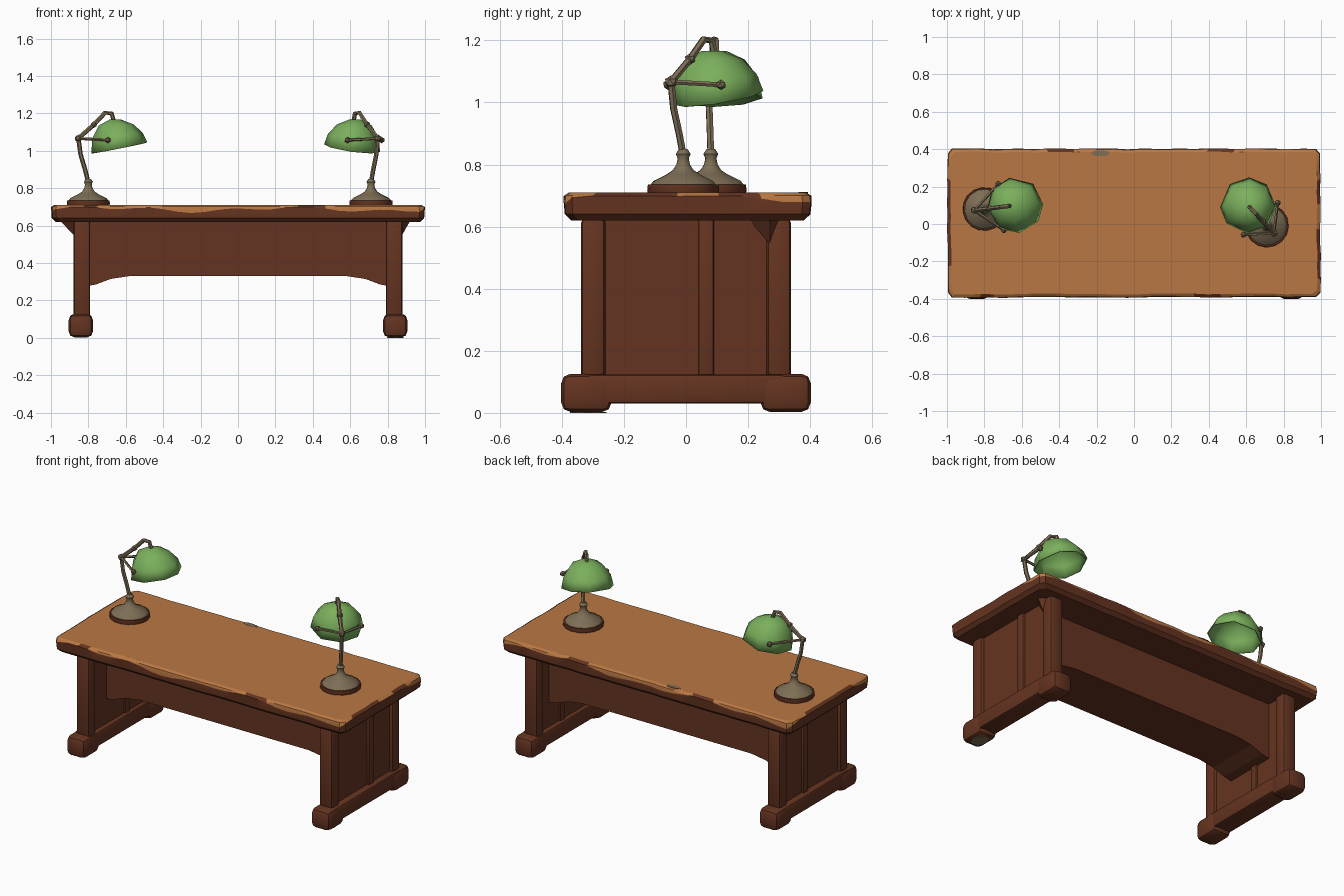
import bpy, bmesh, math, random
from mathutils import Vector, Matrix

random.seed(4)
cube = bpy.data.objects.get("Cube")
if cube:
    bpy.data.objects.remove(cube)


def material(name, rgb):
    m = bpy.data.materials.new(name)
    m.use_nodes = True
    m.diffuse_color = (*rgb, 1)
    m.node_tree.nodes["Principled BSDF"].inputs["Base Color"].default_value = (*rgb, 1)
    return m


DARK = material("dark_wood", (0.13, 0.034, 0.0148))
LIGHT = material("worn_orange_wood", (0.485, 0.186, 0.056))
METAL = material("aged_brass", (0.205, 0.156, 0.091))
GREEN = material("green_glass", (0.195, 0.43, 0.107))


def finish(bm, name, mats, smooth=None, matrix=None):
    bmesh.ops.recalc_face_normals(bm, faces=bm.faces)
    mesh = bpy.data.meshes.new(name)
    bm.to_mesh(mesh)
    bm.free()
    for m in mats:
        mesh.materials.append(m)
    ob = bpy.data.objects.new(name, mesh)
    bpy.context.collection.objects.link(ob)
    if matrix:
        ob.matrix_world = matrix
    if smooth:
        bpy.ops.object.select_all(action='DESELECT')
        ob.select_set(True)
        bpy.context.view_layer.objects.active = ob
        bpy.ops.object.shade_smooth_by_angle(angle=math.radians(smooth))
    return ob


def box(name, xs, ys, zs, bevel=0.014):
    bm = bmesh.new()
    bmesh.ops.create_cube(bm, size=1)
    for v in bm.verts:
        v.co = [(lo + hi) / 2 + c * (hi - lo) for c, (lo, hi) in zip(v.co, (xs, ys, zs))]
    if bevel:
        bmesh.ops.bevel(bm, geom=bm.edges[:], offset=bevel, segments=2,
                        affect='EDGES', profile=0.5)
    return finish(bm, name, [DARK], 35)


def prism(name, profile, ys):
    """Extrude an x-z profile along y."""
    bm = bmesh.new()
    face = bm.faces.new([bm.verts.new((x, ys[0], z)) for x, z in profile])
    out = bmesh.ops.extrude_face_region(bm, geom=[face])
    for v in out["geom"]:
        if isinstance(v, bmesh.types.BMVert):
            v.co.y = ys[1]
    return finish(bm, name, [DARK])


def hull(name, points):
    bm = bmesh.new()
    for p in points:
        bm.verts.new(p)
    bmesh.ops.convex_hull(bm, input=bm.verts[:])
    return finish(bm, name, [DARK])


def bridge(bm, a, b, index=0):
    n = len(a)
    for i in range(n):
        bm.faces.new((a[i], a[(i + 1) % n], b[(i + 1) % n], b[i])).material_index = index


# Table top: stacked outlines with a worn, wavy colour line on the edge
def tabletop():
    outline = []
    corners = [(-1, -1), (1, -1), (1, 1), (-1, 1)]
    for k in range(4):
        a, b = Vector(corners[k]), Vector(corners[(k + 1) % 4])
        count, margin = ((28, 0.012), (12, 0.03))[k % 2]
        for i in range(count):
            p = a.lerp(b, margin + (1 - 2 * margin) * i / (count - 1))
            step = len(outline)
            wear = 0.687 + 0.011 * math.sin(step * 0.45) + 0.009 * math.sin(step * 1.1)
            outline.append((p, wear + 0.011 * (k % 2), random.uniform(0, 0.006)))
    bm = bmesh.new()
    rings = []
    for inset, z in ((0.025, 0.62), (0.004, 0.64), (0, None), (0.004, 0.701), (0.018, 0.71)):
        ring = []
        for p, wear, wobble in outline:
            d = inset + wobble
            ring.append(bm.verts.new((p.x * (1 - d), p.y * (0.4 - d) + 0.005,
                                      z or min(max(wear, 0.667), 0.699))))
        rings.append(ring)
    for k in range(4):
        bridge(bm, rings[k], rings[k + 1], 1 if k > 1 else 0)
    # unworn stretches stay dark right up to the rim
    bm.faces.ensure_lookup_table()
    n = len(outline)
    for i, (p, wear, wobble) in enumerate(outline):
        if wear > 0.7:
            for k in (2, 3):
                bm.faces[k * n + i].material_index = 0
    bm.faces.new(rings[0])
    bm.faces.new(rings[-1]).material_index = 1
    ob = finish(bm, "tabletop", [DARK, LIGHT], 25)
    for face in ob.data.polygons:
        if len(face.vertices) > 4:
            face.use_smooth = False


tabletop()

# Centre panel between the two ends
half = [(0.82, 0.625), (0.82, 0.275), (0.76, 0.285), (0.68, 0.315), (0.58, 0.33)]
prism("modesty_panel", half + [(-x, z) for x, z in reversed(half)], (-0.135, 0.19))

# End supports
for s, side in ((1, "left"), (-1, "right")):
    def span(a, b):
        return tuple(sorted((s * a, s * b)))
    for t, place in ((-1, "front"), (1, "back")):
        box(f"{side}_{place}_post", span(0.79, 0.88), sorted((t * 0.26, t * 0.338)), (0.1, 0.63),
            0.018)
        box(f"{side}_{place}_foot", span(0.776, 0.905), sorted((t * 0.24, t * 0.402)),
            (0.003, 0.126), 0.03)
    box(f"{side}_foot_beam", span(0.782, 0.9), (-0.32, 0.32), (0.03, 0.124))
    box(f"{side}_end_panel", span(0.81, 0.858), (-0.28, 0.28), (0.1, 0.63), 0)
    box(f"{side}_batten", span(0.8, 0.872), (0.04, 0.09), (0.1, 0.63), 0.008)
    reach = 0.92 if s > 0 else 0.95
    hull(f"{side}_gusset", [(s * 0.85, 0.2, 0.625), (s * 0.85, 0.32, 0.625),
                            (s * 0.875, 0.27, 0.545), (s * reach, 0.27, 0.625)])


# Turned parts
def lathe(name, profile, sides, mat, matrix, smooth=None):
    bm = bmesh.new()
    rings = [[bm.verts.new((r * math.cos(a), r * math.sin(a), z))
              for a in (math.tau * i / sides for i in range(sides))] for r, z in profile]
    for a, b in zip(rings, rings[1:]):
        bridge(bm, a, b)
    bm.faces.new(rings[0])
    bm.faces.new(rings[-1])
    finish(bm, name, [mat], smooth, matrix)


# Bare patches on the top edge and under one foot
for name, at, size in (("worn_patch_top", (-0.18, 0.378, 0.7075), (0.05, 0.016, 1)),
                       ("worn_patch_foot", (0.84, -0.315, 0), (0.045, 0.06, 1))):
    lathe(name, [(1, 0), (1, 0.0035)], 9, METAL,
          Matrix.Translation(at) @ Matrix.Diagonal((*size, 1)))


# Lamps
def rod(name, points, radius, matrix, sides=6):
    """Low-sided tube through the points."""
    pts = [Vector(p) for p in points]
    bm = bmesh.new()
    rings = []
    for i, p in enumerate(pts):
        d = (pts[min(i + 1, len(pts) - 1)] - pts[max(i - 1, 0)]).normalized()
        side = d.cross(Vector((0, 1, 0.2))).normalized()
        up = d.cross(side)
        rings.append([bm.verts.new(p + radius * (side * math.cos(a) + up * math.sin(a)))
                      for a in (math.tau * k / sides for k in range(sides))])
    for a, b in zip(rings, rings[1:]):
        bridge(bm, a, b)
    bm.faces.new(rings[0])
    bm.faces.new(rings[-1])
    finish(bm, name, [METAL], 40, matrix)


def knob(name, at, radius, matrix):
    bm = bmesh.new()
    bmesh.ops.create_icosphere(bm, subdivisions=1, radius=radius)
    bmesh.ops.translate(bm, verts=bm.verts, vec=at)
    finish(bm, name, [METAL], None, matrix)


def shade(name, centre, matrix):
    """Faceted open dome, tipped up away from the pole."""
    bm = bmesh.new()
    sides = 8
    rings = []
    for r, h in ((1, 0), (0.9, 0.065), (0.62, 0.122), (0.22, 0.15)):
        ring = []
        for i in range(sides):
            a = math.tau * (i + random.uniform(-0.12, 0.12)) / sides
            x, y = 0.15 * r * math.cos(a), 0.15 * r * math.sin(a)
            tilt = 0.2 * x * (1 - h / 0.15)
            ring.append(bm.verts.new((centre + x - 0.14 * h, y, 1.016 + h + tilt)))
        rings.append(ring)
    for a, b in zip(rings, rings[1:]):
        bridge(bm, a, b)
    bm.faces.new(rings[-1])
    ob = finish(bm, name, [GREEN], 42, matrix)
    solid = ob.modifiers.new("thickness", 'SOLIDIFY')
    solid.thickness = 0.006


def lamp(side, x, y, angle, centre, fork):
    m = Matrix.Translation((x, y, 0)) @ Matrix.Rotation(math.radians(angle), 4, 'Z')
    lathe(f"{side}_lamp_plinth", [(0.112, 0.705), (0.116, 0.715), (0.114, 0.735)], 16, DARK, m, 40)
    lathe(f"{side}_lamp_base", [(0.108, 0.733), (0.097, 0.747), (0.055, 0.768), (0.034, 0.782),
                                (0.022, 0.8), (0.018, 0.82), (0.024, 0.834), (0.014, 0.85)],
          14, METAL, m, 40)
    pivot = (-0.054, 0, 1.066)
    rod(f"{side}_lamp_pole", [(0, 0, 0.83), (-0.018, 0, 0.9), (-0.042, 0, 0.98), pivot], 0.012, m)
    knob(f"{side}_lamp_joint", pivot, 0.021, m)
    rod(f"{side}_lamp_arm", [pivot, (0.03, 0, 1.14), (0.09, 0, 1.203), (0.125, 0, 1.2),
                             (0.138, 0, 1.155)], 0.012, m)
    knob(f"{side}_lamp_elbow", (0.03, 0, 1.14), 0.018, m)
    for t, place in ((1, "inner"), (-1, "outer")):
        end = (fork, t * 0.125, 1.057)
        rod(f"{side}_lamp_{place}_fork", [pivot, end], 0.008, m, 5)
        knob(f"{side}_lamp_{place}_screw", end, 0.017, m)
    shade(f"{side}_lamp_shade", centre, m)


lamp("right", -0.8, 0.08, 7, 0.166, 0.09)
lamp("left", 0.711, -0.009, 133, 0.148, 0.05)
